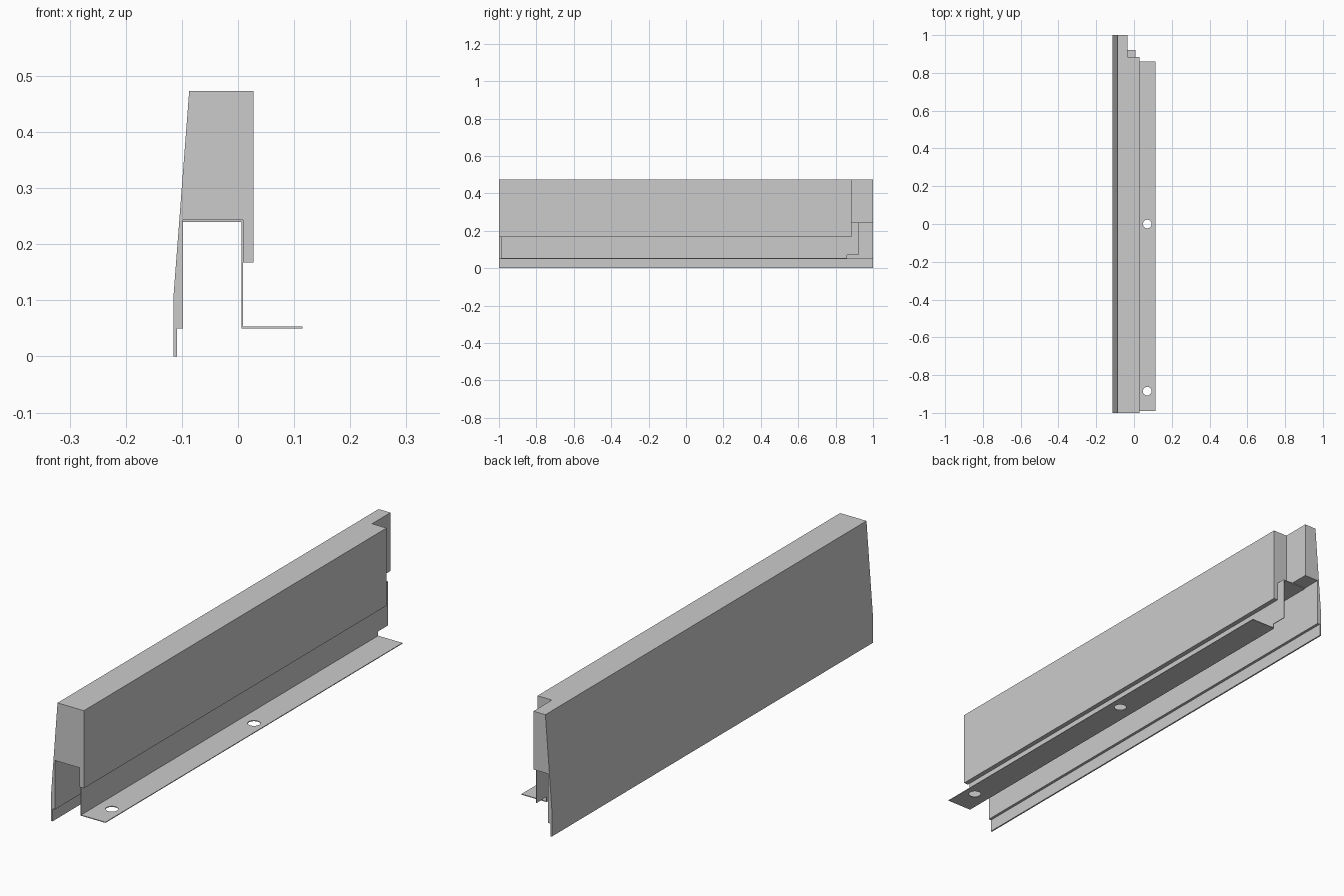
import bpy, bmesh

if "Cube" in bpy.data.objects:
    bpy.data.objects.remove(bpy.data.objects["Cube"])


def extrude_profile(name, points, y0, y1):
    """Closed (x, z) profile extruded along y."""
    bm = bmesh.new()
    face = bm.faces.new([bm.verts.new((x, y0, z)) for x, z in points])
    ext = bmesh.ops.extrude_face_region(bm, geom=[face])
    verts = [g for g in ext["geom"] if isinstance(g, bmesh.types.BMVert)]
    bmesh.ops.translate(bm, verts=verts, vec=(0, y1 - y0, 0))
    bmesh.ops.recalc_face_normals(bm, faces=bm.faces[:])
    mesh = bpy.data.meshes.new(name)
    bm.to_mesh(mesh)
    bm.free()
    obj = bpy.data.objects.new(name, mesh)
    bpy.context.collection.objects.link(obj)
    return obj


def box(name, x0, x1, y0, y1, z0, z1):
    return extrude_profile(name, [(x0, z0), (x1, z0), (x1, z1), (x0, z1)], y0, y1)


def cut(obj, cutter):
    """Subtract the cutter, then remove it."""
    mod = obj.modifiers.new("cut", "BOOLEAN")
    mod.operation = "DIFFERENCE"
    mod.solver = "EXACT"
    mod.object = cutter
    bpy.context.view_layer.objects.active = obj
    bpy.ops.object.modifier_apply(modifier=mod.name)
    bpy.data.objects.remove(cutter)


# Main rail: sloped outer face, hollow underside, stepped lower lip
rail = extrude_profile("rail_body", [
    (-0.115, 0), (-0.109, 0), (-0.109, 0.05), (-0.098, 0.05),
    (-0.098, 0.243), (0.009, 0.243), (0.009, 0.167), (0.028, 0.167),
    (0.028, 0.473), (-0.087, 0.473), (-0.115, 0.107)], -1, 1)

# Corner notch at the far end
cut(rail, box("notch_cutter", -0.035, 0.1, 0.885, 1.1, 0.1, 0.6))

# Thin bent mounting plate lining the hollow
plate = extrude_profile("mounting_plate", [
    (-0.098, 0.24), (0.006, 0.24), (0.006, 0.05), (0.115, 0.05),
    (0.115, 0.053), (0.009, 0.053), (0.009, 0.243), (-0.098, 0.243)],
    -0.99, 0.922)

# Shortened flange end
cut(plate, box("flange_cutter", -0.02, 0.2, 0.86, 1.1, 0.0, 0.07))

# Screw holes in the flange
for y in (-0.885, 0):
    bpy.ops.mesh.primitive_cylinder_add(vertices=32, radius=0.023, depth=0.05,
                                        location=(0.07, y, 0.05))
    cut(plate, bpy.context.object)
